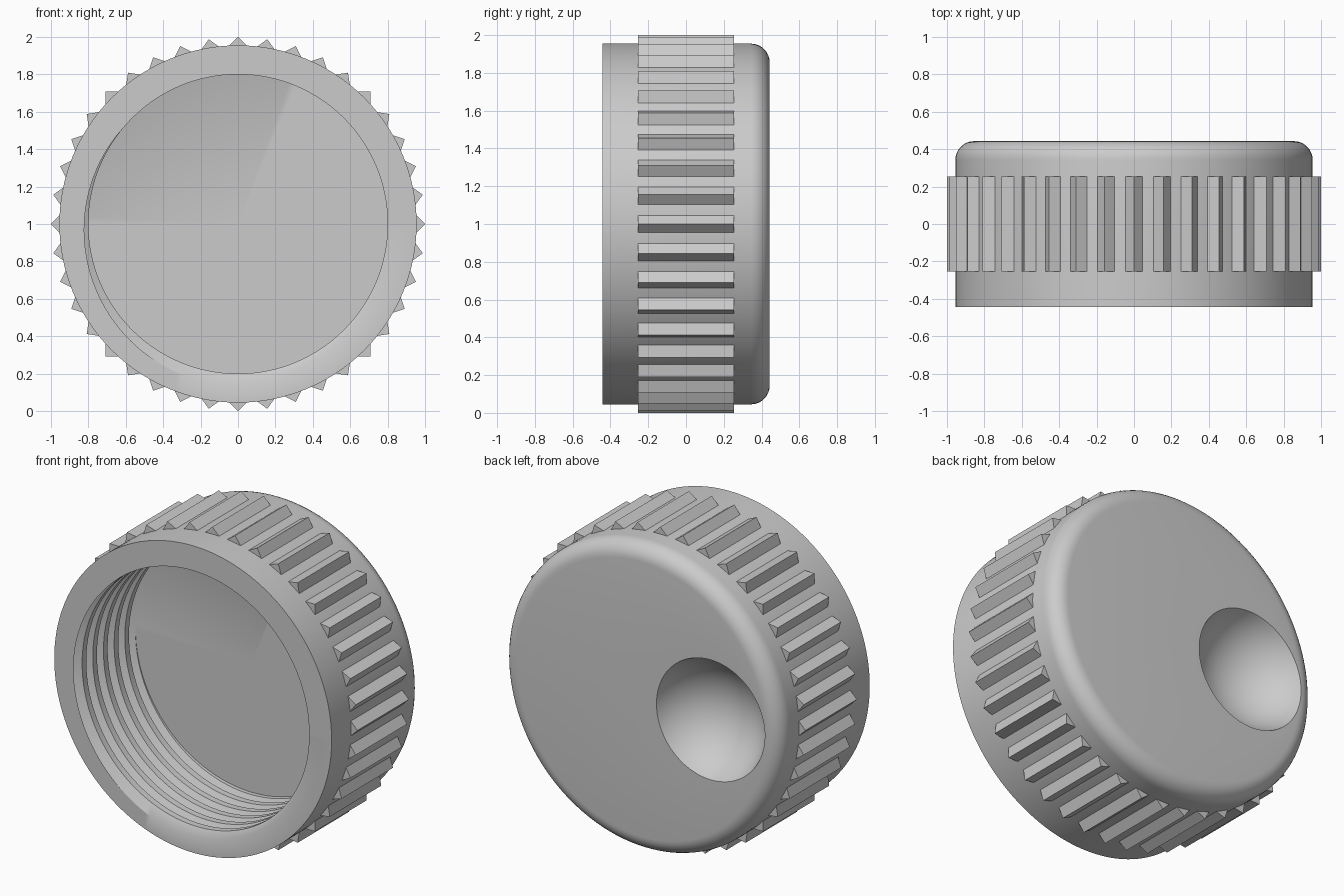
import bpy, bmesh, math

if "Cube" in bpy.data.objects:
    bpy.data.objects.remove(bpy.data.objects["Cube"])

N = 144                      # columns around the axis (axis runs along y at z = 1)
FRONT, BACK, FLOOR = -0.443, 0.443, 0.135
R_OUT, R_BORE, FILLET = 0.955, 0.80, 0.10
PITCH, GROOVE_W, GROOVE_D = 0.105, 0.064, 0.06
HOLE_X, HOLE_R, HOLE_DEPTH = -0.48, 0.373, 0.26

grey = bpy.data.materials.new("light grey plastic")
grey.diffuse_color = (0.6, 0.6, 0.6, 1)
grey.use_nodes = True
grey.node_tree.nodes["Principled BSDF"].inputs["Base Color"].default_value = grey.diffuse_color


def add_object(name, bm):
    bmesh.ops.recalc_face_normals(bm, faces=bm.faces)
    mesh = bpy.data.meshes.new(name)
    bm.to_mesh(mesh)
    bm.free()
    mesh.materials.append(grey)
    ob = bpy.data.objects.new(name, mesh)
    bpy.context.collection.objects.link(ob)
    return ob


def ring_point(r, a, y, cx=0.0):
    return (cx + r * math.cos(a), y, 1 + r * math.sin(a))


def thread_rows(a):
    """Bore wall at angle a: a helical V groove, clipped at floor and front."""
    shift = FRONT - PITCH * (a - math.radians(250)) / math.tau
    rows = []
    for k in range(9, -4, -1):
        centre = shift + k * PITCH
        for off in (GROOVE_W / 2, 0, -GROOVE_W / 2):
            y = min(max(centre + off, FRONT), FLOOR)
            d = abs((y - shift + PITCH / 2) % PITCH - PITCH / 2)
            r = R_BORE + GROOVE_D * max(0, 1 - d / (GROOVE_W / 2))
            rows.append(ring_point(r, a, y))
    return rows


def column(a):
    """Full profile from the bore floor, round the outside, into the dimple."""
    pts = [(0, FLOOR, 1)] + thread_rows(a)
    pts.append(ring_point(R_OUT, a, FRONT))
    for i in range(9):                                   # rounded back edge
        t = math.pi / 2 * i / 8
        pts.append(ring_point(R_OUT - FILLET + FILLET * math.cos(t), a,
                              BACK - FILLET + FILLET * math.sin(t)))
    ball = (HOLE_R ** 2 + HOLE_DEPTH ** 2) / (2 * HOLE_DEPTH)
    edge = math.asin(HOLE_R / ball)
    for i in range(17):                                  # finger dimple
        t = edge * (1 - i / 16)
        y = BACK - HOLE_DEPTH + ball * (1 - math.cos(t))
        pts.append(ring_point(ball * math.sin(t), a, y, HOLE_X))
    return pts


# Cap body with threaded bore and off-centre dimple
bm = bmesh.new()
cols = [[bm.verts.new(p) for p in column(math.tau * i / N)] for i in range(N + 1)]
for c, d in zip(cols, cols[1:]):
    for j in range(len(c) - 1):
        bm.faces.new((c[j], c[j + 1], d[j + 1], d[j]))
bmesh.ops.remove_doubles(bm, verts=bm.verts, dist=1e-5)
bmesh.ops.dissolve_degenerate(bm, edges=bm.edges, dist=1e-5)
body = add_object("cap_body", bm)
bpy.context.view_layer.objects.active = body
body.select_set(True)
bpy.ops.object.shade_smooth_by_angle(angle=math.radians(30))

# Grip ridges: 40 triangular prisms
bm = bmesh.new()
for i in range(40):
    a = math.tau * i / 40
    u, v = (math.cos(a), math.sin(a)), (-math.sin(a), math.cos(a))
    ends = []
    for y in (-0.253, 0.253):
        ends.append([bm.verts.new((r * u[0] + s * v[0], y, 1 + r * u[1] + s * v[1]))
                     for r, s in ((0.95, -0.05), (1.0, 0), (0.95, 0.05))])
    f, b = ends
    bm.faces.new(f)
    bm.faces.new(b[::-1])
    for j in range(3):
        k = (j + 1) % 3
        bm.faces.new((f[k], f[j], b[j], b[k]))
add_object("grip_ridges", bm)
